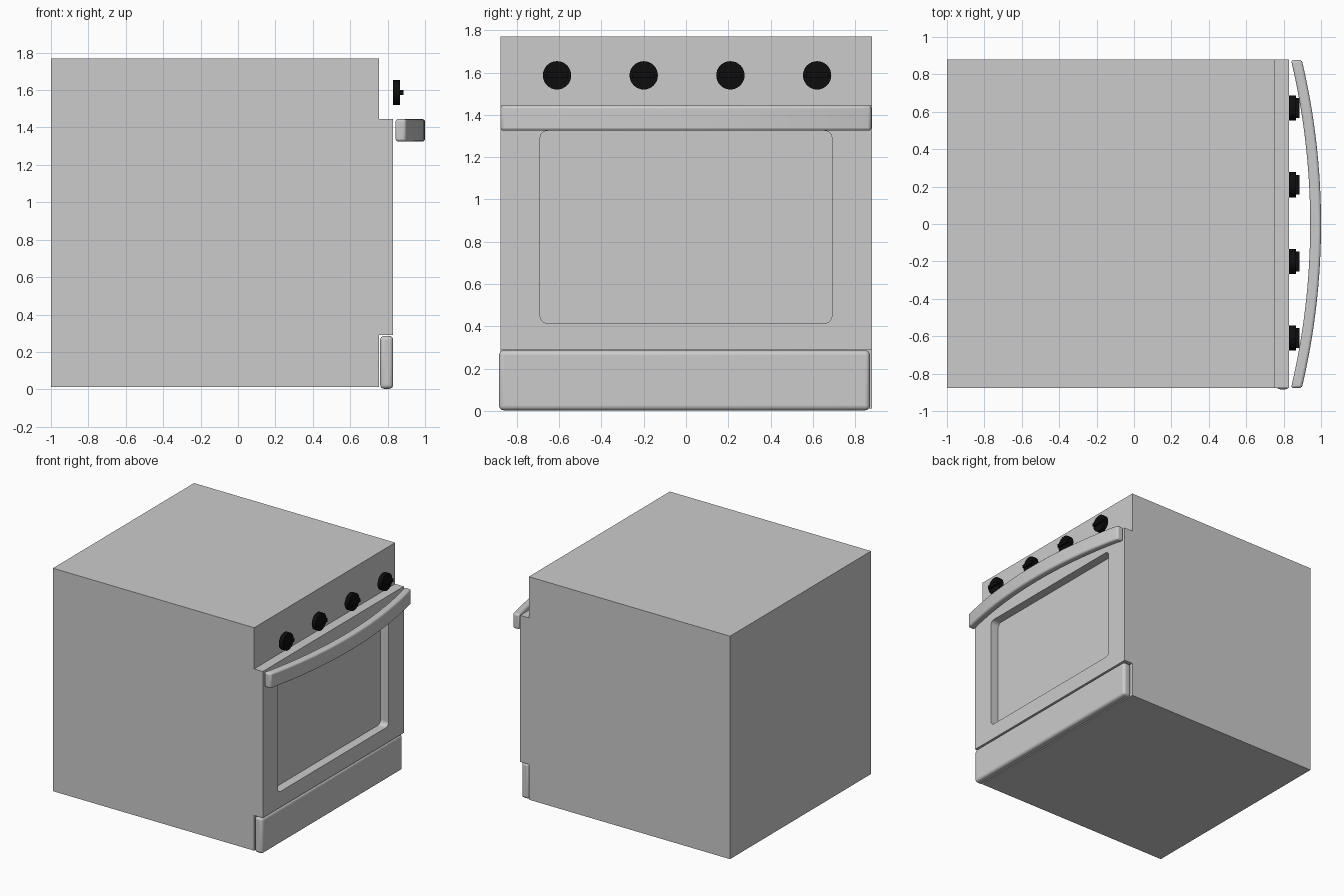
import bpy, bmesh
from math import sin, cos, pi, sqrt

if "Cube" in bpy.data.objects:
    bpy.data.objects.remove(bpy.data.objects["Cube"])


def prism(name, outline, place, a, b):
    """Extrude a 2D outline from a to b; place(u, v, w) maps it to space."""
    bm = bmesh.new()
    lo = [bm.verts.new(place(u, v, a)) for u, v in outline]
    hi = [bm.verts.new(place(u, v, b)) for u, v in outline]
    bm.faces.new(lo)
    bm.faces.new(hi)
    n = len(outline)
    for i in range(n):
        j = (i + 1) % n
        bm.faces.new((lo[i], lo[j], hi[j], hi[i]))
    bmesh.ops.recalc_face_normals(bm, faces=bm.faces)
    me = bpy.data.meshes.new(name)
    bm.to_mesh(me)
    bm.free()
    ob = bpy.data.objects.new(name, me)
    bpy.context.collection.objects.link(ob)
    return ob


def along_x(u, v, w):
    return (w, u, v)


def along_z(u, v, w):
    return (u, v, w)


def rect(u0, u1, v0, v1):
    return [(u0, v0), (u1, v0), (u1, v1), (u0, v1)]


def rounded(u0, u1, v0, v1, r, n=6):
    pts = []
    for k, (u, v) in enumerate(rect(u0 + r, u1 - r, v0 + r, v1 - r)):
        for i in range(n + 1):
            t = pi + k * pi / 2 + i * pi / 2 / n
            pts.append((u + r * cos(t), v + r * sin(t)))
    return pts


def bevel(ob, width, segments):
    m = ob.modifiers.new("bevel", "BEVEL")
    m.width, m.segments = width, segments
    m.limit_method, m.angle_limit = "ANGLE", 0.7


def smooth(ob):
    bpy.ops.object.select_all(action="DESELECT")
    ob.select_set(True)
    bpy.context.view_layer.objects.active = ob
    bpy.ops.object.shade_smooth_by_angle(angle=0.6)


# Oven body
prism("body", rect(-0.877, 0.88, 0.012, 1.77), along_x, -1.0, 0.755)

# Door with a rounded window recess
door = prism("door", rect(-0.877, 0.88, 0.29, 1.445), along_x, 0.755, 0.83)
cutter = prism("window_cutter", rounded(-0.69, 0.69, 0.415, 1.325, 0.035),
               along_x, 0.76, 0.95)
cutter.hide_render = True
cutter.hide_set(True)
cut = door.modifiers.new("window", "BOOLEAN")
cut.operation, cut.object, cut.solver = "DIFFERENCE", cutter, "EXACT"

# Bottom drawer
drawer = prism("drawer", rect(-0.884, 0.87, 0.003, 0.286), along_x, 0.76, 0.83)
bevel(drawer, 0.022, 4)
smooth(drawer)

# Bowed handle
R, half, steps = 3.8, 0.877, 32
ys = [-half + 2 * half * i / steps for i in range(steps + 1)]
bow = [(sqrt(R * R - y * y) - R, y) for y in ys]
outline = [(1.0 + d, y) for d, y in bow] + [(0.942 + d, y) for d, y in reversed(bow)]
handle = prism("handle", outline, along_z, 1.325, 1.445)
bevel(handle, 0.014, 3)
smooth(handle)

# Black control knobs, each with a grip bar
black = bpy.data.materials.new("black")
black.diffuse_color = (0.004, 0.004, 0.004, 1)
black.use_nodes = True
black.node_tree.nodes["Principled BSDF"].inputs["Base Color"].default_value = black.diffuse_color
for i in range(4):
    y, z = -0.61 + 0.41 * i, 1.587
    disc = [(y + 0.067 * cos(2 * pi * k / 32), z + 0.067 * sin(2 * pi * k / 32))
            for k in range(32)]
    dial = prism(f"knob_{i + 1}", disc, along_x, 0.83, 0.865)
    grip = prism(f"knob_grip_{i + 1}", rect(y - 0.053, y + 0.053, z - 0.013, z + 0.013),
                 along_x, 0.86, 0.884)
    for ob in (dial, grip):
        ob.data.materials.append(black)
    smooth(dial)
